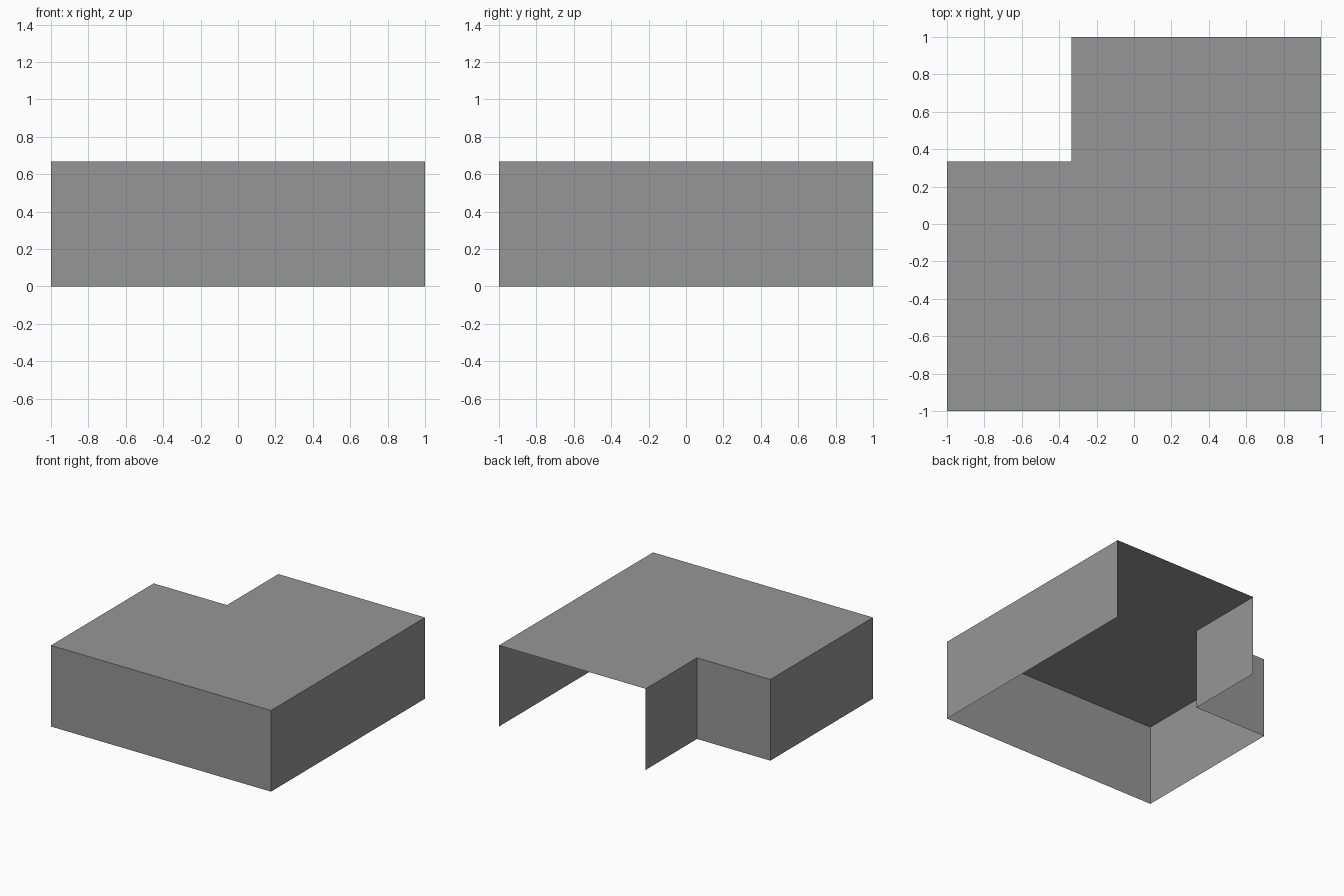
import bpy
import bmesh
from mathutils import Vector

if "Cube" in bpy.data.objects:
    bpy.data.objects.remove(bpy.data.objects["Cube"], do_unlink=True)

THIRD = 1 / 3
HEIGHT = 2 * THIRD

# Single grey material
grey = bpy.data.materials.new("mid_grey")
grey.use_nodes = True
colour = (0.305, 0.305, 0.305, 1)
grey.diffuse_color = colour
grey.node_tree.nodes["Principled BSDF"].inputs["Base Color"].default_value = colour

# L-shaped plan, counter-clockwise from the open back's left end;
# the closing edge, along the back, stays open
plan = [(-THIRD, 1), (-THIRD, THIRD), (-1, THIRD), (-1, -1), (1, -1), (1, 1)]


def add_object(name, bm):
    mesh = bpy.data.meshes.new(name)
    bm.to_mesh(mesh)
    bm.free()
    mesh.materials.append(grey)
    obj = bpy.data.objects.new(name, mesh)
    bpy.context.collection.objects.link(obj)
    return obj


# Flat roof slab, a single sheet facing up
bm = bmesh.new()
bm.faces.new([bm.verts.new((x, y, HEIGHT)) for x, y in plan])
add_object("roof", bm)

# Thin walls: one upright sheet along every plan edge except the back
bm = bmesh.new()
base = [bm.verts.new((x, y, 0)) for x, y in plan]
top = [bm.verts.new(v.co + Vector((0, 0, HEIGHT))) for v in base]
for i in range(len(plan) - 1):
    bm.faces.new((base[i], base[i + 1], top[i + 1], top[i]))
add_object("walls", bm)
